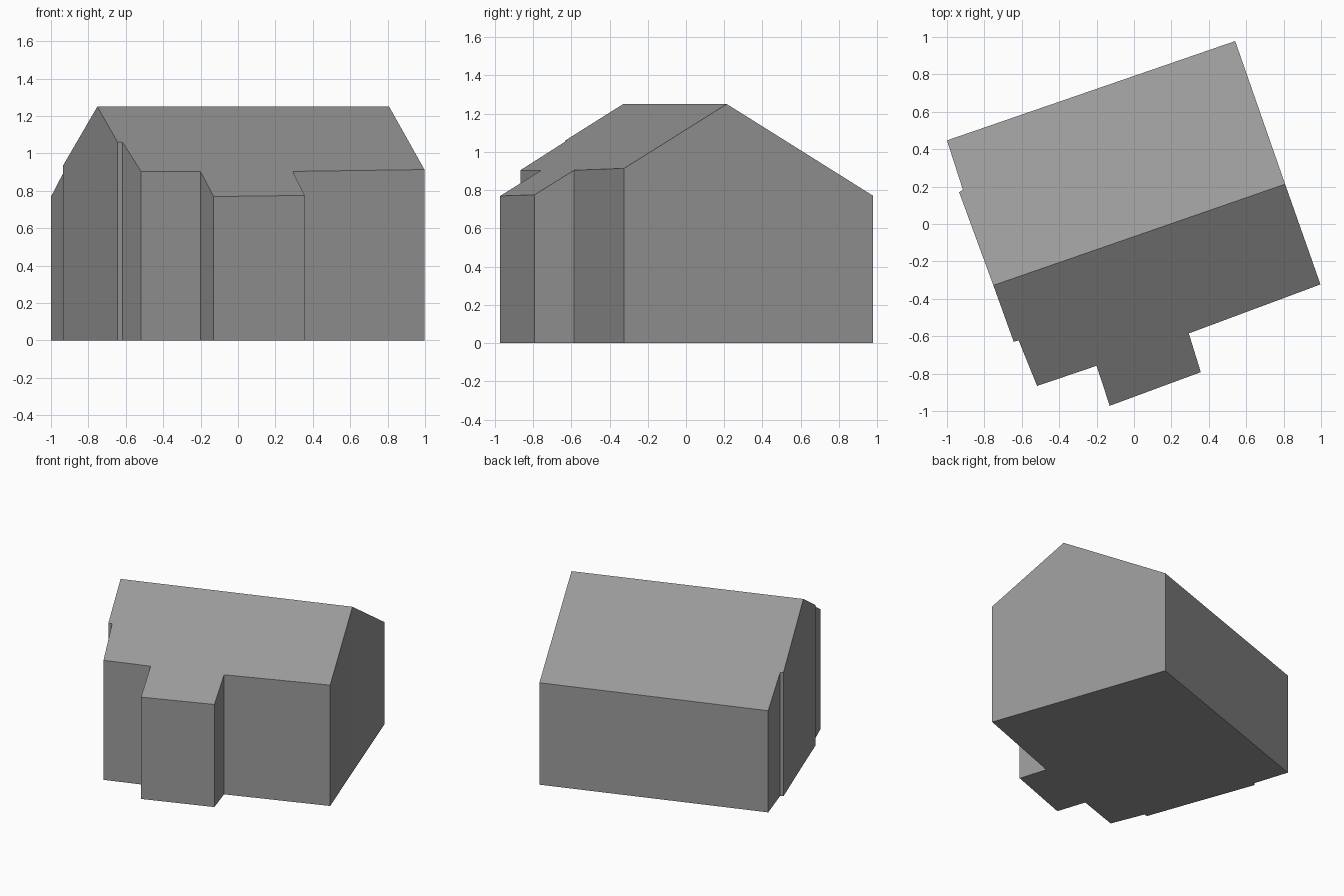
import bpy
import bmesh
from mathutils import Vector

cube = bpy.data.objects.get("Cube")
if cube:
    bpy.data.objects.remove(cube, do_unlink=True)

# Footprint in two runs, each starting at one end of the ridge
RIDGE_LEFT, RIDGE_RIGHT = Vector((0.808, 0.213)), Vector((-0.752, -0.328))
FRONT = [(-0.643, -0.63), (-0.617, -0.622), (-0.518, -0.866), (-0.2, -0.758),
         (-0.13, -0.972), (0.357, -0.792), (0.293, -0.585), (0.997, -0.323)]
BACK = [(0.541, 0.978), (-1.0, 0.447), (-0.915, 0.183), (-0.935, 0.17)]
RIDGE_HEIGHT, PITCH = 1.25, 0.592

along = (RIDGE_LEFT - RIDGE_RIGHT).normalized()
across = Vector((-along.y, along.x))

grey = bpy.data.materials.new("plain grey")
grey.use_nodes = True
colour = (0.32, 0.32, 0.32, 1)
grey.diffuse_color = colour
grey.node_tree.nodes["Principled BSDF"].inputs["Base Color"].default_value = colour


def on_ground(p):
    return Vector((p[0], p[1], 0))


def on_roof(p):
    """Point on the pitched roof above a footprint corner."""
    distance = abs((Vector(p) - RIDGE_RIGHT).dot(across))
    return Vector((p[0], p[1], RIDGE_HEIGHT - PITCH * distance))


def add_part(name, polygons):
    bm = bmesh.new()
    for polygon in polygons:
        bm.faces.new([bm.verts.new(p) for p in polygon])
    bmesh.ops.remove_doubles(bm, verts=bm.verts, dist=0.0001)
    mesh = bpy.data.meshes.new(name)
    bm.to_mesh(mesh)
    bm.free()
    mesh.materials.append(grey)
    bpy.context.collection.objects.link(bpy.data.objects.new(name, mesh))


front_run = [RIDGE_RIGHT, *FRONT, RIDGE_LEFT]
back_run = [RIDGE_LEFT, *BACK, RIDGE_RIGHT]
outline = front_run[:-1] + back_run[:-1]

# Walls rise from the footprint to the roof planes
add_part("walls", [[on_ground(a), on_ground(b), on_roof(b), on_roof(a)]
                   for a, b in zip(outline, outline[1:] + outline[:1])])

# Two roof slopes meeting at the ridge
add_part("front_roof", [[on_roof(p) for p in front_run]])
add_part("back_roof", [[on_roof(p) for p in back_run]])

# Underside
add_part("floor", [[on_ground(p) for p in reversed(outline)]])
